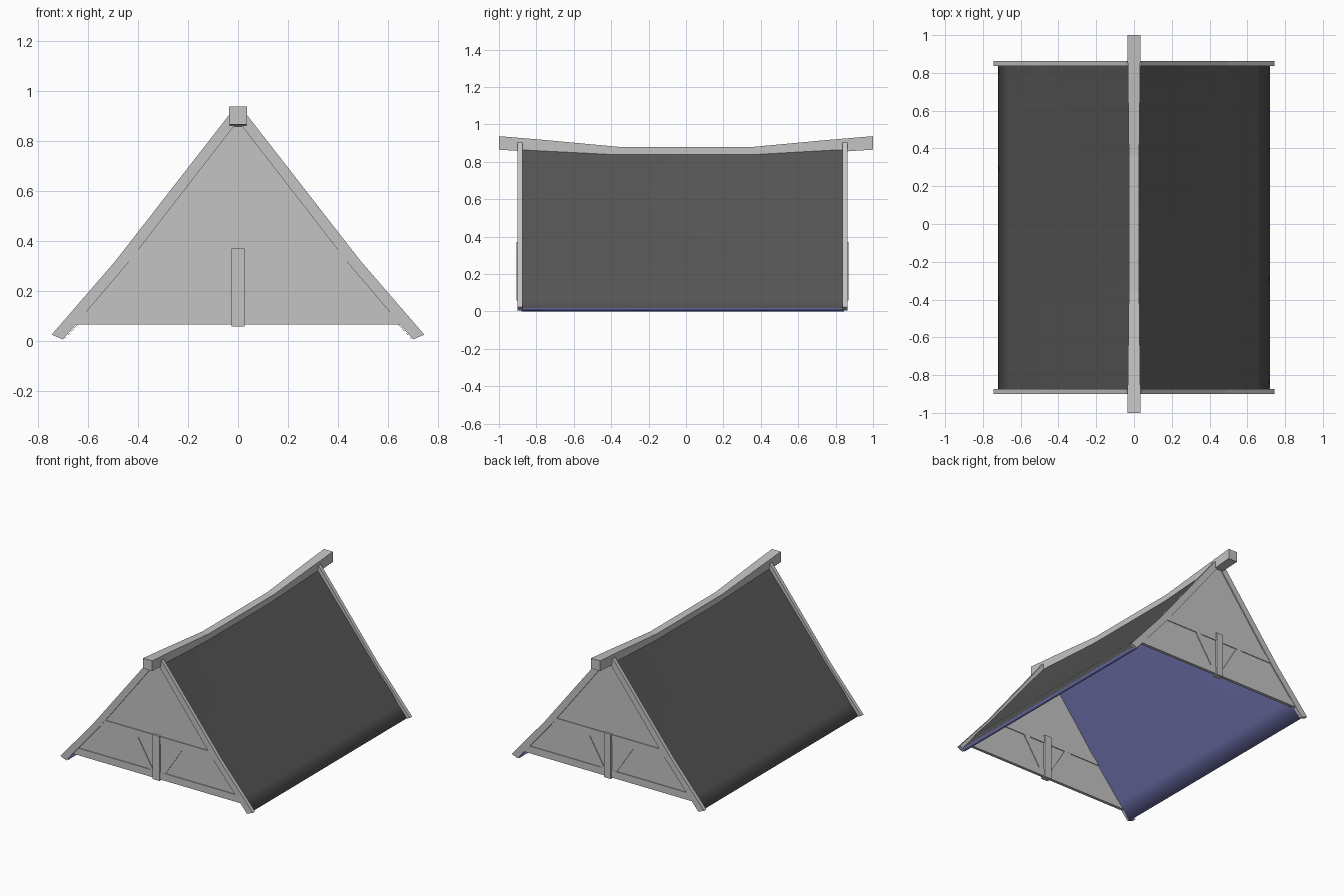
import bpy

cube = bpy.data.objects.get("Cube")
if cube:
    bpy.data.objects.remove(cube, do_unlink=True)


def material(name, color):
    m = bpy.data.materials.new(name)
    m.use_nodes = True
    m.diffuse_color = (*color, 1)
    m.node_tree.nodes["Principled BSDF"].inputs["Base Color"].default_value = (*color, 1)
    return m


TIMBER = material("pale grey timber", (0.55, 0.55, 0.55))
SLATE = material("dark grey roofing", (0.09, 0.09, 0.09))
LINING = material("blue roof lining", (0.17, 0.18, 0.45))


def build(name, verts, faces, *mats):
    mesh = bpy.data.meshes.new(name)
    mesh.from_pydata(verts, [], faces)
    for m in mats:
        mesh.materials.append(m)
    obj = bpy.data.objects.new(name, mesh)
    bpy.context.collection.objects.link(obj)
    return obj


def plate(name, outline, y, half):
    """Extrude an x-z outline (counter-clockwise from the front) along y."""
    n = len(outline)
    verts = [(x, y + d, z) for d in (-half, half) for x, z in outline]
    faces = [tuple(range(n)), tuple(reversed(range(n, 2 * n)))]
    faces += [(i, i + n, (i + 1) % n + n, (i + 1) % n) for i in range(n)]
    return build(name, verts, faces, TIMBER)


def mirrored(outline, side):
    return outline if side > 0 else [(-x, z) for x, z in reversed(outline)]


# Ridge beam: square section lofted along the sagging ridge
stations = [(1, 0.035, 0.865, 0.937), (0.77, 0.032, 0.85, 0.918), (0.36, 0.027, 0.83, 0.88)]
stations = [(-y, w, b, t) for y, w, b, t in stations] + stations[::-1]
verts, faces = [], [(0, 1, 2, 3)]
for y, w, b, t in stations:
    verts += [(-w, y, b), (w, y, b), (w, y, t), (-w, y, t)]
for s in range(len(stations) - 1):
    for i in range(4):
        j = (i + 1) % 4
        faces.append((4 * s + i, 4 * s + i + 4, 4 * s + j + 4, 4 * s + j))
last = len(verts)
faces.append((last - 1, last - 2, last - 3, last - 4))
build("ridge_beam", verts, faces, TIMBER)

# Roof slopes: outer skin, eave edge and lining, sagging towards the ridge
outer = [(0.0, 0.905), (0.245, 0.603), (0.475, 0.315), (0.605, 0.165), (0.655, 0.095), (0.72, 0.018)]
inner = [(0.70, 0.0), (0.61, 0.105), (0.445, 0.305), (0.0, 0.868)]
section = outer + inner
rows = [(-0.88, 0), (-0.35, 0.035), (0.35, 0.035), (0.845, 0)]
n = len(section)
for side, label in ((1, "left"), (-1, "right")):
    verts = [(side * x, y, z - sag * z / 0.9) for y, sag in rows for x, z in section]
    faces = []
    for r in range(len(rows) - 1):
        for i in range(n - 1):
            a = r * n + i
            f = (a, a + 1, a + n + 1, a + n)
            faces.append(f if side < 0 else f[::-1])
    # the outward side must face away from the interior
    roof = build("roof_" + label, verts, faces, SLATE, LINING)
    roof.data.update()
    if roof.data.polygons[0].normal.z < 0:
        roof.data.flip_normals()
    for i, p in enumerate(roof.data.polygons):
        p.use_smooth = True
        p.material_index = int(i % (n - 1) >= len(outer) - 1)

# Gable ends: infill wall with framing proud on both faces
rafter = [(0.0, 0.88), (0.437, 0.315), (0.70, 0.006), (0.745, 0.025), (0.49, 0.32), (0.037, 0.902), (0.0, 0.902)]
brace = [(0.02, 0.10), (0.055, 0.10), (0.20, 0.32), (0.15, 0.32)]
wall = [(-0.655, 0.066), (0.655, 0.066), (0.455, 0.315), (0.0, 0.89), (-0.455, 0.315)]
tie = [(-0.445, 0.315), (0.445, 0.315), (0.405, 0.365), (-0.405, 0.365)]
sill = [(-0.655, 0.065), (0.655, 0.065), (0.615, 0.115), (-0.615, 0.115)]
post = [(-0.026, 0.058), (0.026, 0.058), (0.026, 0.37), (-0.026, 0.37)]
for end, y in (("front", -0.887), ("back", 0.85)):
    plate(end + "_gable_wall", wall, y, 0.005)
    plate(end + "_tie_beam", tie, y, 0.0105)
    plate(end + "_sill_beam", sill, y, 0.0105)
    plate(end + "_post", post, y, 0.02)
    for side, label in ((1, "left"), (-1, "right")):
        plate(f"{end}_rafter_{label}", mirrored(rafter, side), y, 0.013)
        plate(f"{end}_brace_{label}", mirrored(brace, side), y, 0.01)
